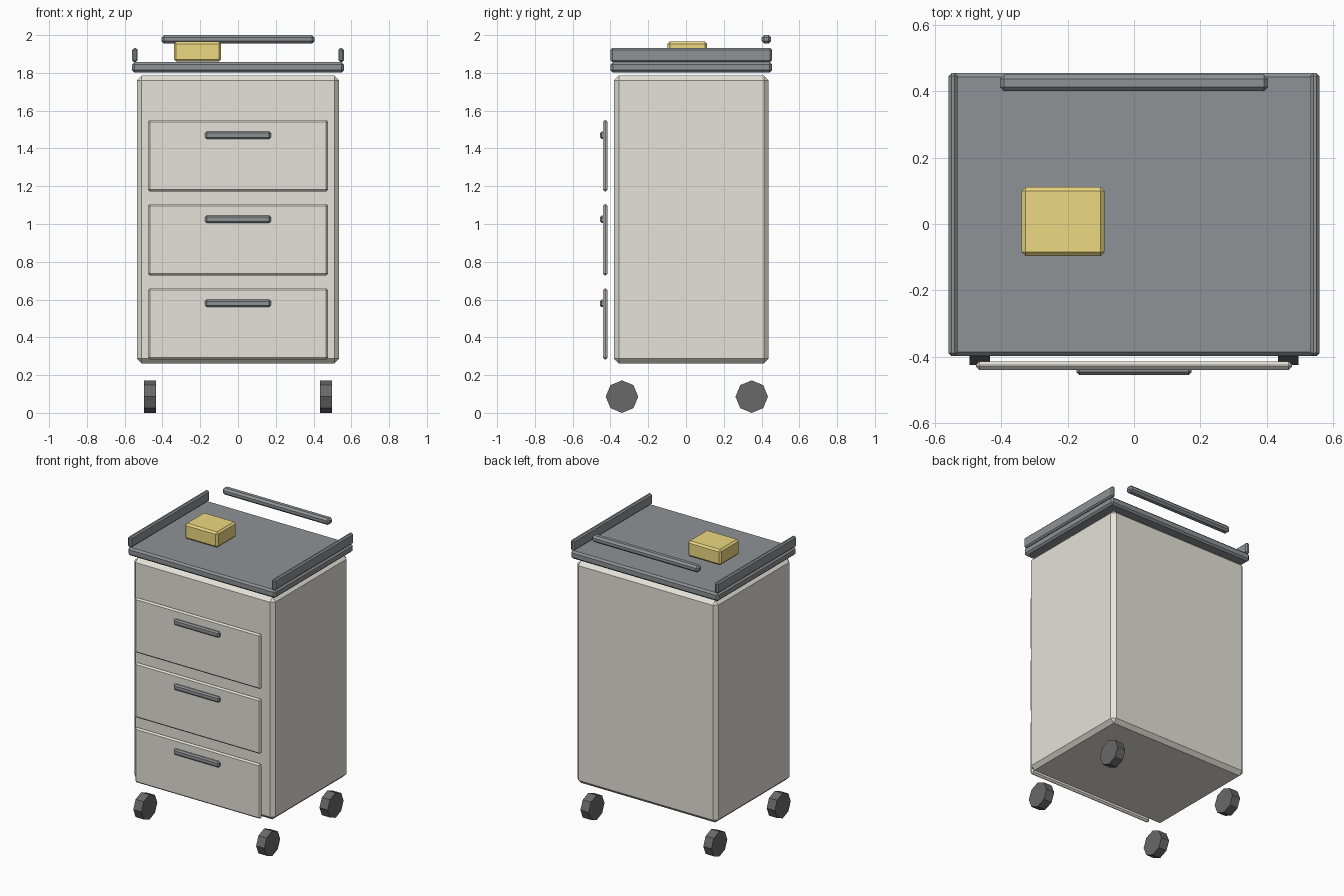
import bpy, bmesh, math
from mathutils import Matrix

if "Cube" in bpy.data.objects:
    bpy.data.objects.remove(bpy.data.objects["Cube"])


def material(name, rgb):
    m = bpy.data.materials.new(name)
    m.diffuse_color = (*rgb, 1)
    m.use_nodes = True
    m.node_tree.nodes["Principled BSDF"].inputs["Base Color"].default_value = m.diffuse_color
    return m


CREAM = material("cream_paint", (0.78, 0.76, 0.69))
SLATE = material("slate_plastic", (0.27, 0.29, 0.30))
RUBBER = material("black_rubber", (0.14, 0.14, 0.14))
YELLOW = material("yellow_box", (0.84, 0.69, 0.22))


def finish(bm, name, mat):
    me = bpy.data.meshes.new(name)
    bm.to_mesh(me)
    bm.free()
    me.materials.append(mat)
    ob = bpy.data.objects.new(name, me)
    bpy.context.collection.objects.link(ob)
    return ob


def box(name, x, y, z, bevel, mat):
    """Chamfered box from (min, max) ranges."""
    bm = bmesh.new()
    centre = [(a + b) / 2 for a, b in (x, y, z)]
    size = [b - a for a, b in (x, y, z)]
    bmesh.ops.create_cube(bm, size=1, matrix=Matrix.Translation(centre) @ Matrix.Diagonal((*size, 1)))
    bmesh.ops.bevel(bm, geom=bm.edges[:], offset=bevel, segments=1, affect='EDGES', profile=0.5)
    return finish(bm, name, mat)


def wheel(name, x, y):
    bm = bmesh.new()
    place = Matrix.Translation((x, y, 0.086)) @ Matrix.Rotation(math.pi / 2, 4, 'Y')
    bmesh.ops.create_cone(bm, cap_ends=True, segments=8, radius1=0.086, radius2=0.086,
                          depth=0.062, matrix=place)
    return finish(bm, name, RUBBER)


# Cabinet
box("cabinet_body", (-0.535, 0.535), (-0.381, 0.437), (0.262, 1.785), 0.025, CREAM)

# Drawers with pulls
for i in range(3):
    z = 0.283 + 0.445 * i
    box(f"drawer_front_{i + 1}", (-0.477, 0.477), (-0.440, -0.415), (z, z + 0.377), 0.010, CREAM)
    box(f"drawer_pull_{i + 1}", (-0.174, 0.174), (-0.456, -0.425), (z + 0.277, z + 0.317), 0.009, SLATE)

# Worktop with raised side rims
box("worktop", (-0.56, 0.56), (-0.399, 0.455), (1.802, 1.857), 0.012, SLATE)
for side, s in (("left", -1), ("right", 1)):
    xs = sorted((s * 0.532, s * 0.56))
    box(f"{side}_rim", xs, (-0.399, 0.455), (1.857, 1.931), 0.009, SLATE)

# Push bar at the back
box("push_bar", (-0.405, 0.405), (0.401, 0.451), (1.955, 2.0), 0.013, SLATE)

# Supply box
box("supply_box", (-0.339, -0.089), (-0.097, 0.112), (1.860, 1.966), 0.012, YELLOW)

# Castor wheels
for side, x in (("left", -0.466), ("right", 0.466)):
    for end, y in (("front", -0.339), ("back", 0.348)):
        wheel(f"{end}_{side}_wheel", x, y)
